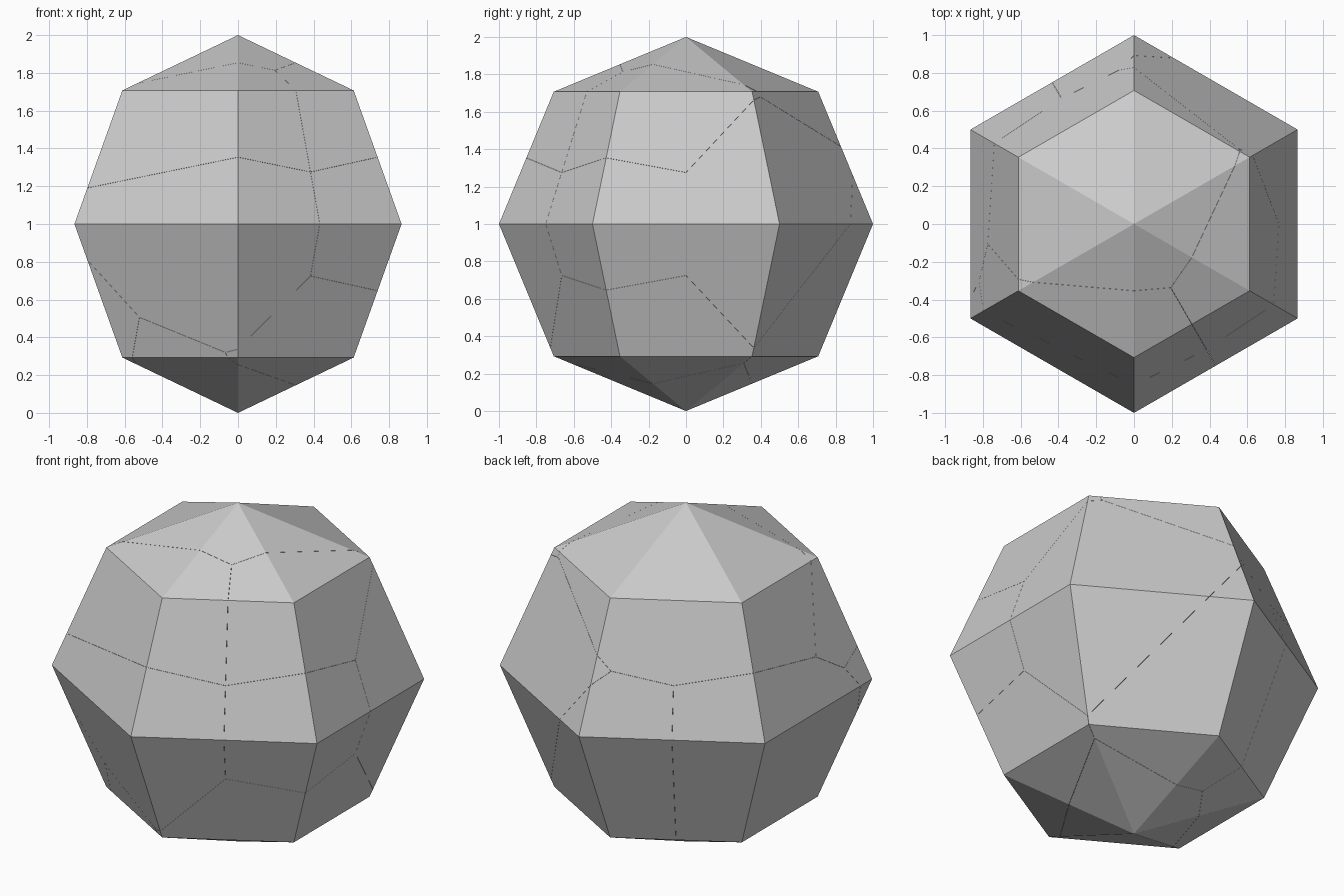
import bpy, bmesh, math
from mathutils import Vector

if "Cube" in bpy.data.objects:
    bpy.data.objects.remove(bpy.data.objects["Cube"])

CENTRE = Vector((0, 0, 1))
GAP = 0.0005  # half the hairline crack between shards


def sphere_point(angle, level):
    # Point of the six-sided ball; level is latitude in degrees
    a, l = math.radians(angle), math.radians(level)
    return CENTRE + Vector((math.cos(a) * math.cos(l), math.sin(a) * math.cos(l), math.sin(l)))


def low_poly_ball():
    # Six segments, four rings, with flat quads and pole triangles
    bm = bmesh.new()
    rings = [[bm.verts.new(sphere_point(30 + 60 * i, lat)) for i in range(6)] for lat in (-45, 0, 45)]
    bottom, top = bm.verts.new((0, 0, 0)), bm.verts.new((0, 0, 2))
    for i in range(6):
        j = (i + 1) % 6
        for lo, hi in zip(rings, rings[1:]):
            bm.faces.new((lo[i], lo[j], hi[j], hi[i]))
        bm.faces.new((bottom, rings[0][j], rings[0][i]))
        bm.faces.new((top, rings[2][i], rings[2][j]))
    return bm


# Shard centres: the ball is broken into the cells nearest to these corners
seeds = {
    "top_shard": (0, 90),
    "bottom_shard": (0, -90),
    "upper_front_shard": (-90, 45),
    "upper_right_shard": (-30, 45),
    "middle_front_shard": (-90, 0),
    "middle_right_shard": (-30, 0),
    "middle_back_right_shard": (30, 0),
    "lower_right_shard": (-30, -45),
    "lower_back_shard": (90, -45),
    "lower_left_shard": (150, -45),
}
points = {name: sphere_point(*s) for name, s in seeds.items()}

# Cut each shard out of the ball with the planes midway to its neighbours
for name, p in points.items():
    bm = low_poly_ball()
    for other, q in points.items():
        if other == name:
            continue
        n = (q - p).normalized()
        bmesh.ops.bisect_plane(bm, geom=bm.verts[:] + bm.edges[:] + bm.faces[:], dist=1e-6,
                               plane_co=(p + q) / 2 - n * GAP, plane_no=n, clear_outer=True)
        rim = [e for e in bm.edges if e.is_boundary]
        if rim:
            bmesh.ops.holes_fill(bm, edges=rim, sides=0)
    bmesh.ops.recalc_face_normals(bm, faces=bm.faces[:])
    mesh = bpy.data.meshes.new(name)
    bm.to_mesh(mesh)
    bm.free()
    bpy.context.collection.objects.link(bpy.data.objects.new(name, mesh))
